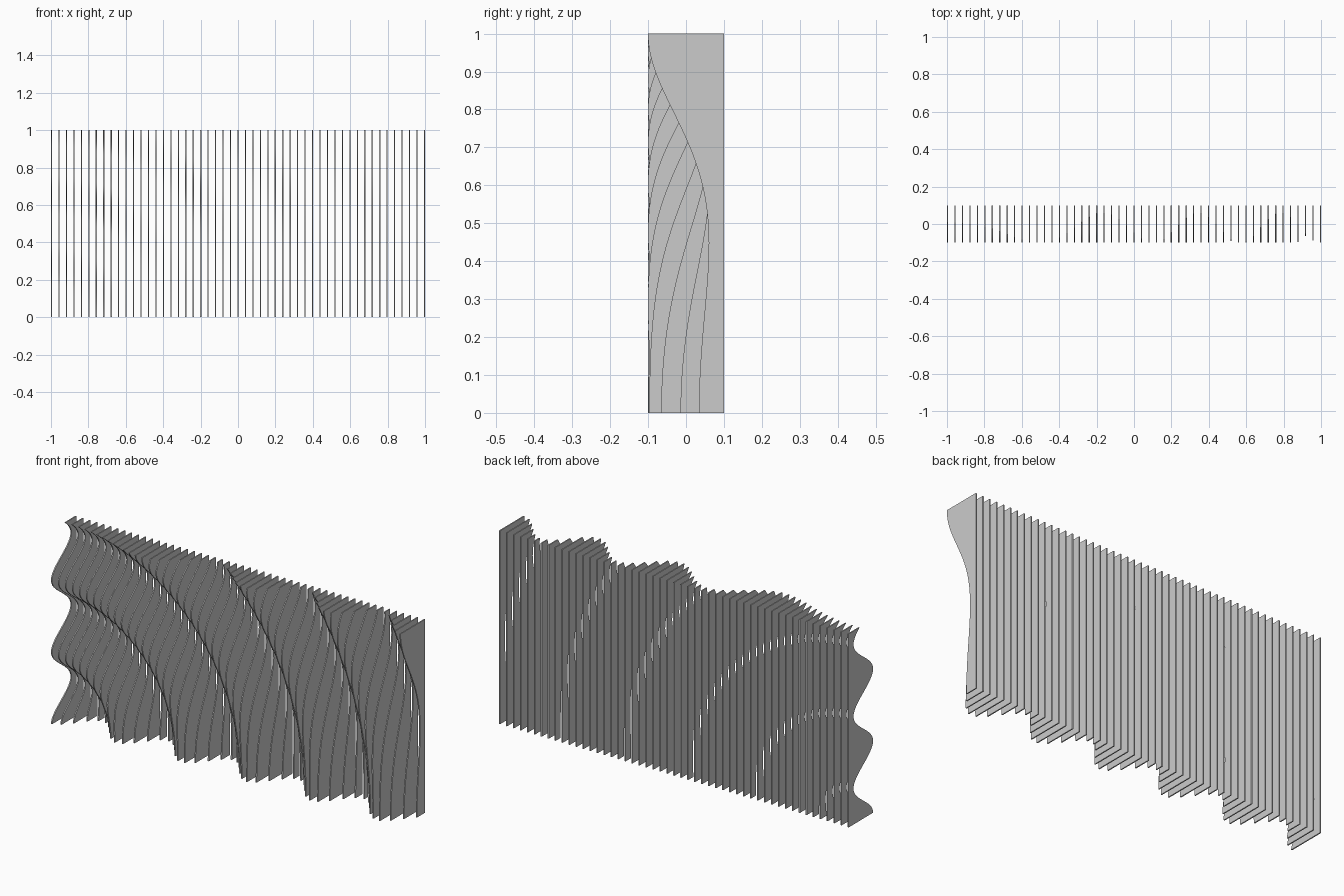
import bpy, bmesh, math

if "Cube" in bpy.data.objects:
    bpy.data.objects.remove(bpy.data.objects["Cube"])

COUNT = 51           # number of fins
THICK = 0.006        # fin thickness
DEPTH = 0.1          # half depth of the wall
PERIOD = 0.372       # ripple wavelength
STEPS = 80           # samples up each wavy edge


def front_y(x, z):
    """Ripple spreading from the lower left corner of the wall."""
    r = math.hypot(x + 1, z)
    return -0.02 - 0.08 * math.cos(2 * math.pi * r / PERIOD)


def make_fin(index, x):
    # side profile: wavy front edge, straight back edge
    profile = [(front_y(x, i / STEPS), i / STEPS) for i in range(STEPS + 1)]
    profile += [(DEPTH, 1), (DEPTH, 0)]
    bm = bmesh.new()
    face = bm.faces.new([bm.verts.new((x - THICK / 2, y, z)) for y, z in profile])
    extruded = bmesh.ops.extrude_face_region(bm, geom=[face], use_keep_orig=True)
    verts = [g for g in extruded["geom"] if isinstance(g, bmesh.types.BMVert)]
    bmesh.ops.translate(bm, verts=verts, vec=(THICK, 0, 0))
    bmesh.ops.recalc_face_normals(bm, faces=bm.faces)
    mesh = bpy.data.meshes.new(f"fin_{index:02d}")
    bm.to_mesh(mesh)
    bm.free()
    fin = bpy.data.objects.new(f"fin_{index:02d}", mesh)
    bpy.context.collection.objects.link(fin)
    return fin


# row of evenly spaced vertical fins
span = 2 - THICK
fins = [make_fin(i, -span / 2 + span * i / (COUNT - 1)) for i in range(COUNT)]

# smooth wavy edges, sharp corners
for fin in fins:
    fin.select_set(True)
bpy.context.view_layer.objects.active = fins[0]
bpy.ops.object.shade_smooth_by_angle(angle=math.radians(30))
